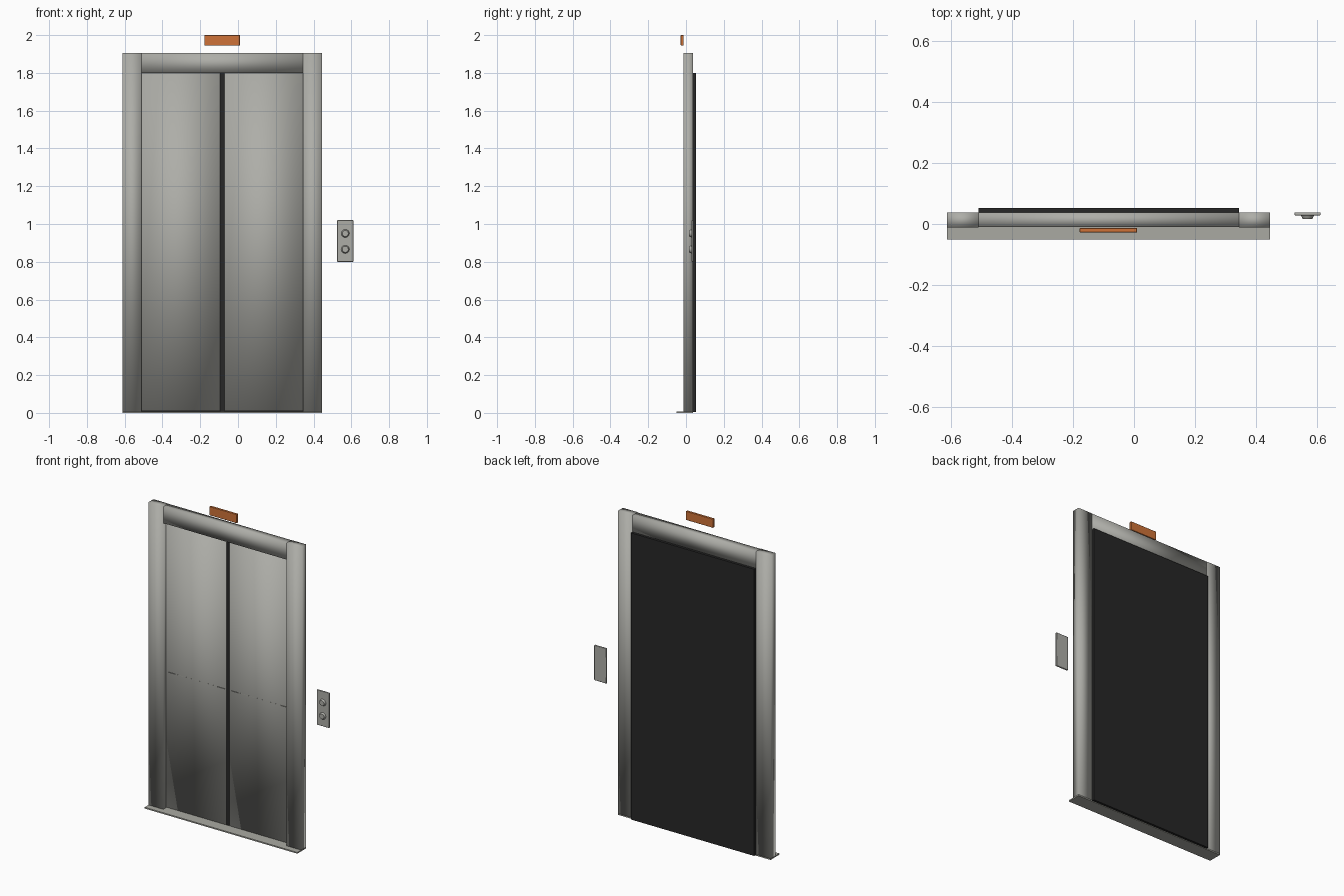
import bpy
import math

if "Cube" in bpy.data.objects:
    bpy.data.objects.remove(bpy.data.objects["Cube"], do_unlink=True)


def material(name, rgb):
    mat = bpy.data.materials.new(name)
    mat.use_nodes = True
    mat.diffuse_color = (*rgb, 1)
    mat.node_tree.nodes["Principled BSDF"].inputs["Base Color"].default_value = (*rgb, 1)
    return mat


steel = material("brushed steel", (0.42, 0.42, 0.39))
sill_grey = material("sill grey", (0.40, 0.40, 0.36))
black = material("shaft black", (0.02, 0.02, 0.02))
orange = material("lamp orange", (0.62, 0.17, 0.04))


def finish(obj, name, mat, smooth):
    obj.name = name
    obj.data.materials.append(mat)
    if smooth == "full":
        bpy.ops.object.shade_smooth()
    elif smooth == "angle":
        bpy.ops.object.shade_smooth_by_angle(angle=math.radians(35))
    return obj


def box(name, x, y, z, mat, smooth=None, bevel=0):
    """Box spanning the given (low, high) ranges."""
    spans = (x, y, z)
    bpy.ops.mesh.primitive_cube_add(size=1, location=[sum(s) / 2 for s in spans])
    obj = bpy.context.object
    obj.scale = [s[1] - s[0] for s in spans]
    bpy.ops.object.transform_apply(location=False, rotation=False, scale=True)
    if bevel:
        mod = obj.modifiers.new("edges", "BEVEL")
        mod.width = bevel
        mod.segments = 2
    return finish(obj, name, mat, smooth)


left, right, middle = -0.612, 0.446, -0.083
post, top, door_top = 0.102, 1.905, 1.80
front, back = -0.012, 0.037

# Door frame: two posts, a header and the floor sill
box("right_post", (left, left + post), (front, back), (0.008, top), steel, "full")
box("left_post", (right - post, right), (front, back), (0.008, top), steel, "full")
box("header", (left + post, right - post), (front + 0.002, back), (door_top, top - 0.001), steel, "full")
box("sill", (left, right), (-0.05, back), (0, 0.008), sill_grey)

# Dark shaft panel behind the doors, seen through the centre gap
box("shaft_panel", (left + post, right - post), (back, 0.053), (0.004, door_top), black)
box("centre_seal", (middle - 0.013, middle + 0.013), (0.022, back), (0.008, door_top), black)

# Sliding doors, each of a lower and an upper sheet with a fine seam between
gap, seam = 0.012, 0.86
for side, x in (("right", (left + post, middle - gap)), ("left", (middle + gap, right - post))):
    box(side + "_door", x, (0.018, back), (0.01, door_top), steel, "full")
    box(side + "_door_seam", (x[0] + 0.015, x[1] - 0.008), (0.0176, 0.02),
        (seam - 0.001, seam + 0.001), sill_grey)

# Hall call panel with two round, flared buttons
panel_x = 0.568
box("call_panel", (panel_x - 0.043, panel_x + 0.043), (0.028, 0.038), (0.80, 1.02), steel, "angle", 0.003)
for name, z in (("up", 0.95), ("down", 0.866)):
    bpy.ops.mesh.primitive_cone_add(vertices=24, radius1=0.022, radius2=0.016, depth=0.012,
                                    location=(panel_x, 0.023, z), rotation=(math.pi / 2, 0, 0))
    finish(bpy.context.object, name + "_button", steel, "angle")

# Lamp above the header
box("lamp", (-0.178, 0.01), (-0.028, -0.013), (1.945, 2.0), orange, "angle", 0.002)
